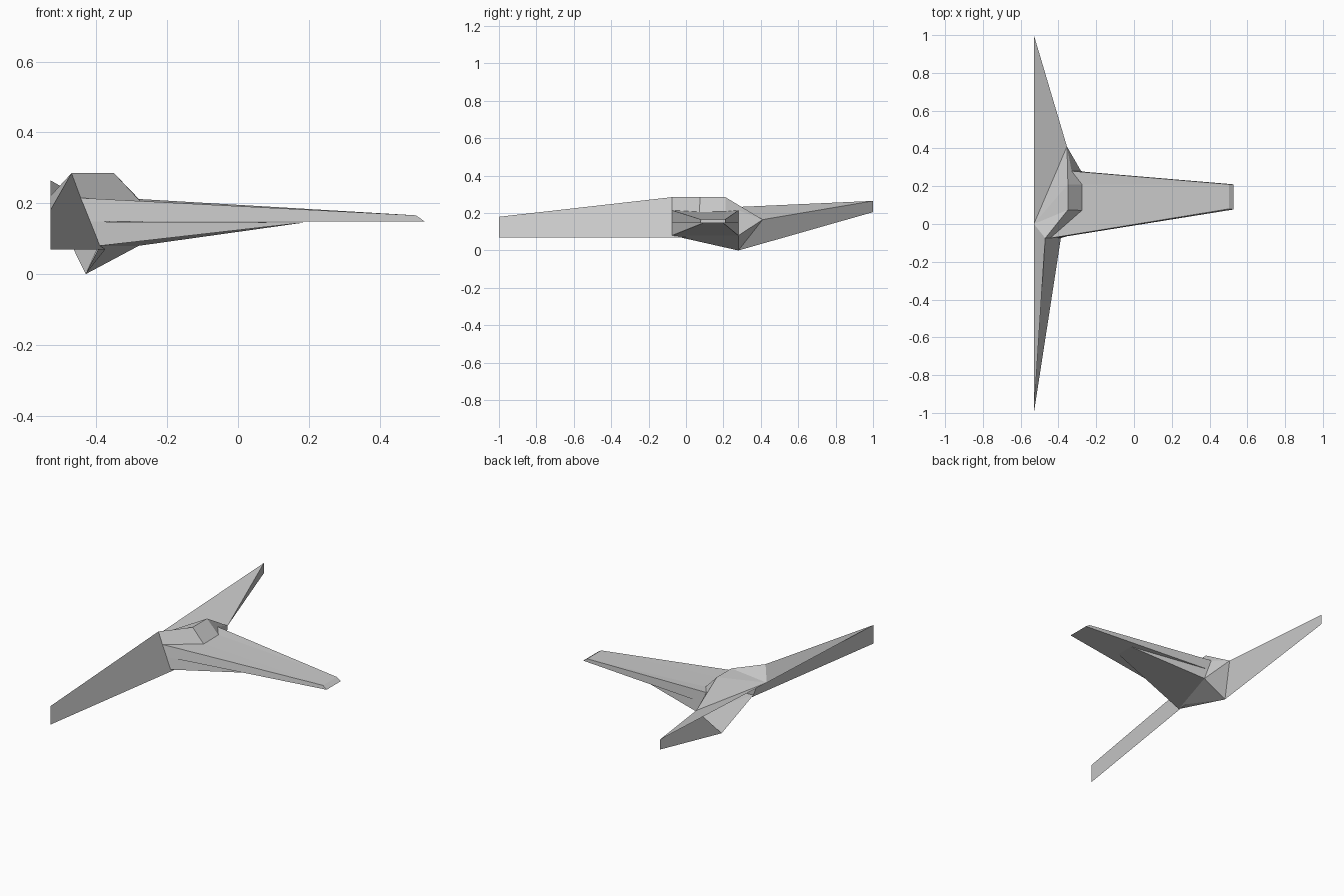
import bpy, bmesh
from mathutils import Vector

cube = bpy.data.objects.get("Cube")
if cube:
    bpy.data.objects.remove(cube, do_unlink=True)

grey = bpy.data.materials.new("hull grey")
grey.use_nodes = True
colour = (0.6, 0.6, 0.6, 1)
grey.diffuse_color = colour
grey.node_tree.nodes["Principled BSDF"].inputs["Base Color"].default_value = colour

# Key corner points of the half craft; the cut plane is the -x side
CUT = -0.53
P = {
    "nose_top": (CUT, -1, 0.18), "nose_low": (CUT, -1, 0.07),
    "spine": (CUT, 0, 0.22), "keel_side": (-0.375, 0.005, 0.07),
    "brow": (-0.47, -0.075, 0.285), "chin": (-0.39, -0.075, 0.08),
    "deck_a": (-0.35, 0.075, 0.285), "deck_b": (-0.35, 0.21, 0.285),
    "step_a": (-0.276, 0.072, 0.206), "step_b": (-0.276, 0.21, 0.208),
    "hip": (-0.355, 0.41, 0.165), "fin": (-0.43, 0.28, 0),
    "tail_top": (CUT, 1, 0.265), "tail_low": (CUT, 1, 0.205),
    "lead_top": (-0.444, -0.075, 0.215), "lead_mid": (-0.417, -0.075, 0.148),
    "trail_top": (-0.33, 0.28, 0.215), "trail_mid": (-0.305, 0.28, 0.148),
    "trail_low": (-0.28, 0.28, 0.08),
    "tip_a": (0.502, 0.08, 0.166), "tip_b": (0.502, 0.21, 0.166),
    "end_a": (0.528, 0.077, 0.148), "end_b": (0.528, 0.21, 0.148),
    "wedge_a": (0.19, 0.09, 0.146), "wedge_b": (0.19, 0.2, 0.146),
}


def part(name, faces, inside):
    """Build a faceted shell from named corners, facing away from an inside point."""
    bm = bmesh.new()
    verts = {}
    for face in faces:
        for key in face.split():
            if key not in verts:
                verts[key] = bm.verts.new(P[key])
        bm.faces.new([verts[key] for key in face.split()])
    bmesh.ops.recalc_face_normals(bm, faces=bm.faces)
    centre = Vector(inside)
    facing = sum(f.normal.dot(f.calc_center_median() - centre) * f.calc_area()
                 for f in bm.faces)
    if facing < 0:
        bmesh.ops.reverse_faces(bm, faces=bm.faces)
    mesh = bpy.data.meshes.new(name)
    bm.to_mesh(mesh)
    bm.free()
    mesh.materials.append(grey)
    bpy.context.collection.objects.link(bpy.data.objects.new(name, mesh))


# Long nose, raised deck, hip, tail and fin, open along the cut plane
part("hull", [
    "nose_top brow spine",
    "nose_top nose_low chin lead_mid lead_top brow",
    "nose_low keel_side chin",
    "spine brow deck_a",
    "spine deck_a deck_b",
    "spine deck_b hip",
    "brow lead_top step_a deck_a",
    "deck_a step_a step_b deck_b",
    "deck_b step_b trail_top hip",
    "spine hip tail_top",
    "hip fin tail_low tail_top",
    "hip trail_top trail_mid trail_low",
    "hip trail_low fin",
    "chin keel_side fin",
    "chin fin trail_low",
], (-0.5, 0.1, 0.16))

# Tapered upper wing with a bevelled tip
part("upper_wing", [
    "lead_top tip_a step_a",
    "step_a tip_a tip_b step_b",
    "step_b tip_b trail_top",
    "lead_top lead_mid end_a tip_a",
    "trail_top tip_b end_b trail_mid",
    "tip_a end_a end_b tip_b",
    "lead_mid trail_mid end_b end_a",
], (0, 0.1, 0.16))

# Shorter wedge under the wing root
part("lower_wing", [
    "chin wedge_a wedge_b trail_low",
    "chin lead_mid wedge_a",
    "trail_low wedge_b trail_mid",
], (-0.2, 0.1, 0.14))
